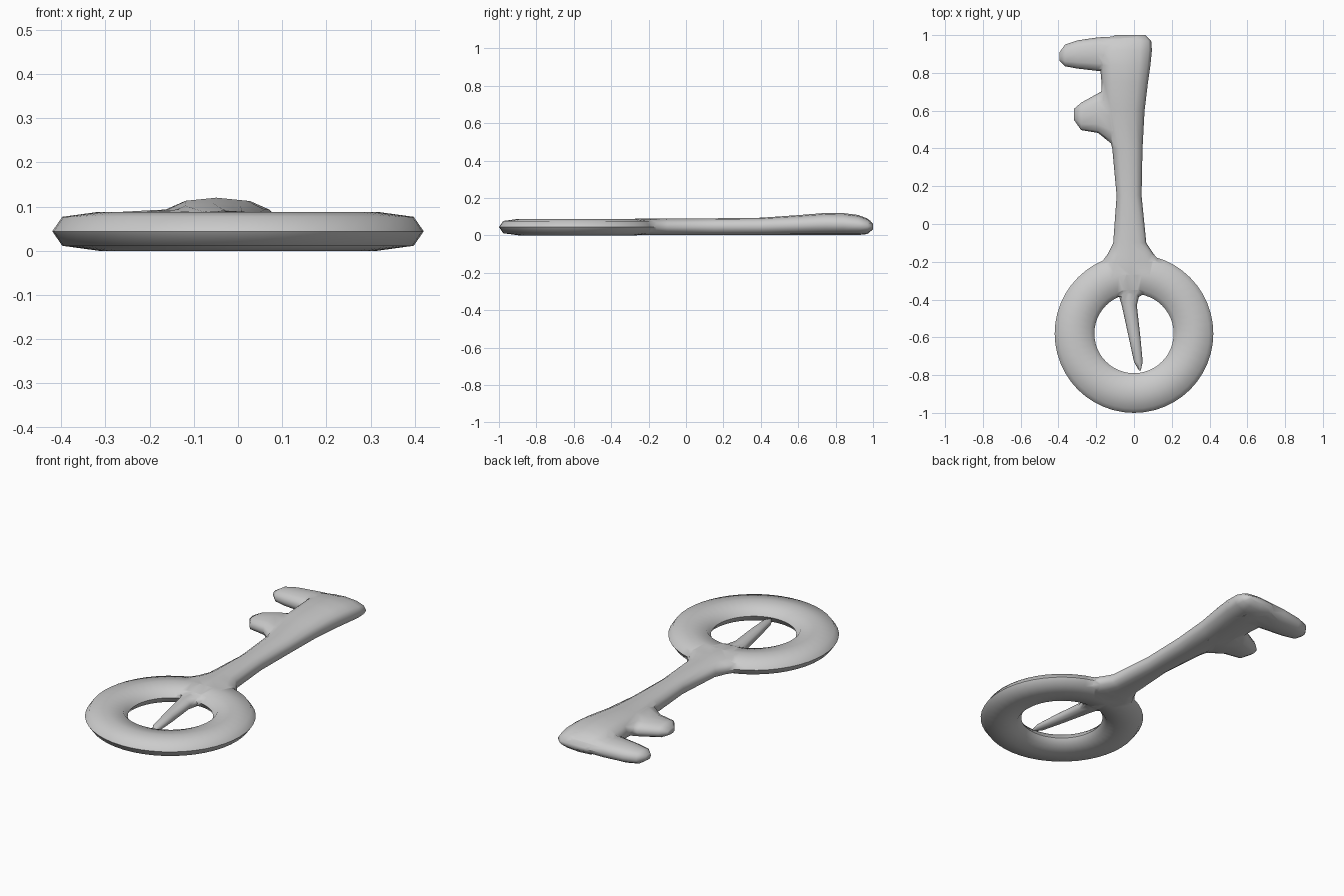
import bpy, bmesh, math

if "Cube" in bpy.data.objects:
    bpy.data.objects.remove(bpy.data.objects["Cube"])


def power(v, e):
    return math.copysign(abs(v) ** e, v)


def loft(name, sections, axis, sides=12, closed=False):
    """Skin rounded sections (position, low, high, z_low, z_high) along x or y."""
    bm = bmesh.new()
    rings = []
    for pos, lo, hi, z0, z1 in sections:
        ring = []
        for i in range(sides):
            a = math.tau * i / sides
            w = (lo + hi) / 2 + (hi - lo) / 2 * power(math.cos(a), 0.85)
            z = (z0 + z1) / 2 + (z1 - z0) / 2 * power(math.sin(a), 0.85)
            ring.append(bm.verts.new((w, pos, z) if axis == 'y' else (pos, w, z)))
        rings.append(ring)
    for a, b in zip(rings, rings[1:]):
        for i in range(sides):
            j = (i + 1) % sides
            bm.faces.new((a[i], a[j], b[j], b[i]))
    bm.faces.new(rings[0])
    bm.faces.new(rings[-1])
    return finish(name, bm)


def finish(name, bm):
    bmesh.ops.recalc_face_normals(bm, faces=bm.faces)
    mesh = bpy.data.meshes.new(name)
    bm.to_mesh(mesh)
    bm.free()
    obj = bpy.data.objects.new(name, mesh)
    bpy.context.collection.objects.link(obj)
    return obj


# Ring handle: octagonal elliptic section swept round a circle
bm = bmesh.new()
N, M = 48, 8
grid = []
for i in range(N):
    t = math.tau * i / N
    row = []
    for k in range(M):
        a = math.tau * k / M
        r = 0.315 + 0.105 * power(math.cos(a), 0.7)
        row.append(bm.verts.new((r * math.cos(t), -0.58 + r * math.sin(t),
                                 0.044 + 0.044 * power(math.sin(a), 0.85))))
    grid.append(row)
for i in range(N):
    for k in range(M):
        a, b, l = grid[i], grid[(i + 1) % N], (k + 1) % M
        bm.faces.new((a[k], b[k], b[l], a[l]))
key = finish("key", bm)

# Shaft, flaring into the ring and widening to the bit
shaft = loft("shaft", [
    (-0.385, -0.10, 0.03, 0.022, 0.066), (-0.35, -0.13, 0.07, 0.010, 0.080),
    (-0.27, -0.19, 0.16, 0.002, 0.089), (-0.20, -0.17, 0.14, 0.001, 0.090),
    (-0.16, -0.14, 0.105, 0.001, 0.090),
    (-0.10, -0.11, 0.065, 0.001, 0.090), (0.15, -0.092, 0.04, 0.001, 0.091),
    (0.40, -0.115, 0.045, 0.001, 0.094), (0.60, -0.17, 0.056, 0.001, 0.108),
    (0.75, -0.172, 0.074, 0.001, 0.12), (0.84, -0.18, 0.087, 0.001, 0.119),
    (0.92, -0.19, 0.095, 0.001, 0.109), (0.97, -0.16, 0.091, 0.007, 0.09),
    (1.0, -0.10, 0.06, 0.032, 0.062)], 'y')

# Teeth of the bit
upper_tooth = loft("upper_tooth", [
    (0.0, 0.79, 0.998, 0.003, 0.10), (-0.19, 0.81, 0.988, 0.002, 0.092),
    (-0.30, 0.823, 0.972, 0.003, 0.086), (-0.365, 0.835, 0.95, 0.010, 0.077),
    (-0.395, 0.865, 0.908, 0.03, 0.06)], 'x')
lower_tooth = loft("lower_tooth", [
    (-0.02, 0.38, 0.76, 0.003, 0.096), (-0.12, 0.425, 0.73, 0.003, 0.094),
    (-0.19, 0.482, 0.692, 0.003, 0.09), (-0.28, 0.497, 0.642, 0.010, 0.08),
    (-0.317, 0.55, 0.61, 0.03, 0.06)], 'x')

# Thin spike crossing the ring's hole
spike = loft("spike", [
    (-0.30, -0.09, 0.05, 0.012, 0.076), (-0.37, -0.083, 0.03, 0.014, 0.074),
    (-0.43, -0.065, 0.015, 0.017, 0.071), (-0.60, -0.028, 0.034, 0.021, 0.067),
    (-0.73, 0.0, 0.046, 0.028, 0.060), (-0.775, 0.026, 0.036, 0.039, 0.049)], 'y', 8)

# Weld every part into one solid key
bpy.context.view_layer.objects.active = key
for part in (shaft, upper_tooth, lower_tooth, spike):
    mod = key.modifiers.new("union", 'BOOLEAN')
    mod.operation = 'UNION'
    mod.solver = 'EXACT'
    mod.object = part
    bpy.ops.object.modifier_apply(modifier=mod.name)
    bpy.data.objects.remove(part)
bpy.ops.object.select_all(action='DESELECT')
key.select_set(True)
bpy.ops.object.shade_smooth_by_angle(angle=math.radians(65))
